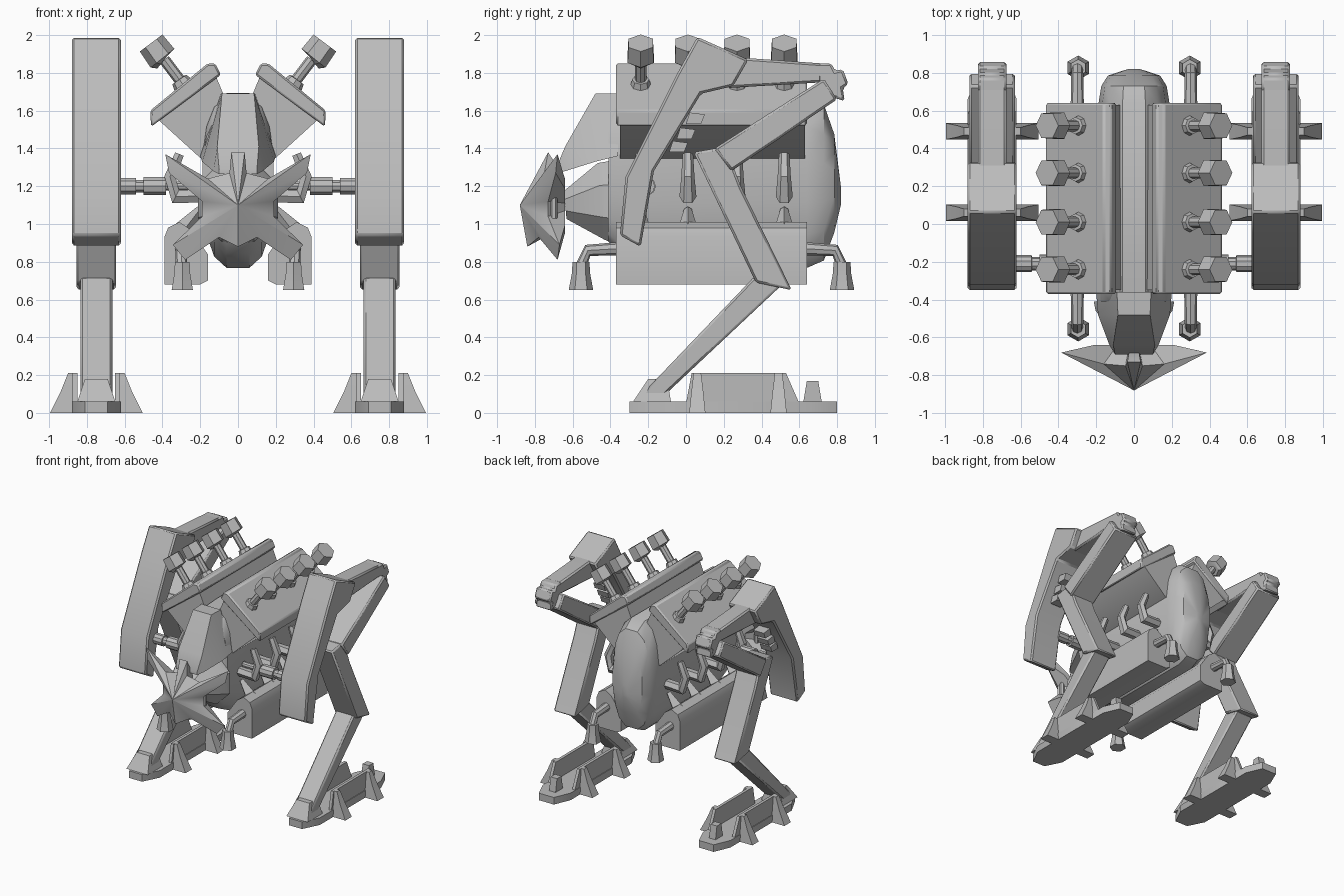
import bpy, bmesh, math
from mathutils import Vector

if "Cube" in bpy.data.objects:
    bpy.data.objects.remove(bpy.data.objects["Cube"])

steel = bpy.data.materials.new("grey_steel")
steel.diffuse_color = (0.5, 0.5, 0.5, 1)
steel.use_nodes = True
steel.node_tree.nodes["Principled BSDF"].inputs["Base Color"].default_value = steel.diffuse_color


def make(name, verts, faces, bevel=0.0):
    """Create one mesh object with clean normals and an optional bevel."""
    me = bpy.data.meshes.new(name)
    bm = bmesh.new()
    vs = [bm.verts.new(v) for v in verts]
    for f in faces:
        bm.faces.new([vs[i] for i in f])
    bmesh.ops.recalc_face_normals(bm, faces=bm.faces[:])
    bm.to_mesh(me)
    bm.free()
    me.materials.append(steel)
    ob = bpy.data.objects.new(name, me)
    bpy.context.collection.objects.link(ob)
    if bevel:
        mod = ob.modifiers.new("bevel", 'BEVEL')
        mod.width, mod.segments = bevel, 1
    return ob


def pair(name, verts, faces, bevel=0.0):
    """Create a part and its mirror image across x = 0."""
    make("right_" + name, verts, faces, bevel)
    make("left_" + name, [(-v[0], v[1], v[2]) for v in verts], faces, bevel)


def loft(rings):
    """Vertices and faces joining equal-sized rings, capped at both ends."""
    n = len(rings[0])
    verts = [tuple(p) for r in rings for p in r]
    faces = [(k*n + i, k*n + (i+1) % n, (k+1)*n + (i+1) % n, (k+1)*n + i)
             for k in range(len(rings) - 1) for i in range(n)]
    faces += [tuple(range(n)), tuple(range((len(rings)-1)*n, len(rings)*n))]
    return verts, faces


def prism_x(pts, x0, x1):
    return loft([[(x, y, z) for y, z in pts] for x in (x0, x1)])


def prism_y(pts, y0, y1):
    return loft([[(x, y, z) for x, z in pts] for y in (y0, y1)])


def tube(path, radii, n=8, turn=0.0):
    """Round section swept through a path, one radius per point."""
    P = [Vector(p) for p in path]
    ref = Vector((0, 1, 0))
    if abs((P[-1] - P[0]).normalized().y) > 0.7:
        ref = Vector((1, 0, 0))
    rings = []
    for i, p in enumerate(P):
        t = (P[min(i+1, len(P)-1)] - P[max(i-1, 0)]).normalized()
        u = (ref - t * ref.dot(t)).normalized()
        w = t.cross(u)
        rings.append([p + radii[i] * (u*math.cos(a) + w*math.sin(a))
                      for a in [turn + 2*math.pi*k/n for k in range(n)]])
    return loft(rings)


# Core hull: rounded tall section along y with a domed back
def hull_ring(y, hw, z0, z1, n=16):
    c, h = (z0 + z1) / 2, (z1 - z0) / 2
    ring = []
    for k in range(n):
        a = 2*math.pi*(k + 0.5)/n
        cx, cz = math.cos(a), math.sin(a)
        ring.append((hw*math.copysign(abs(cx)**0.7, cx), y,
                     c + h*math.copysign(abs(cz)**0.85, cz)))
    return ring


make("core_hull", *loft([hull_ring(*r) for r in (
    (-0.41, 0.19, 0.9, 1.6), (-0.36, 0.19, 0.84, 1.68), (-0.2, 0.19, 0.76, 1.69),
    (0.64, 0.19, 0.76, 1.7), (0.73, 0.175, 0.8, 1.64), (0.785, 0.14, 0.95, 1.48),
    (0.82, 0.03, 1.1, 1.2))]))

# Neck cone behind the head
make("neck", *tube([(0, -0.41, 1.12), (0, -0.45, 1.12), (0, -0.64, 1.1)],
                   [0.23, 0.22, 0.08], 8, math.pi/8))

# Hood over the neck
make("hood", *loft([[(-b, y, z0), (b, y, z0), (t, y, z1), (-t, y, z1)]
                    for y, b, t, z0, z1 in ((-0.36, 0.2, 0.09, 1.36, 1.69),
                                            (-0.48, 0.19, 0.085, 1.33, 1.69),
                                            (-0.64, 0.13, 0.11, 1.28, 1.41),
                                            (-0.69, 0.1, 0.1, 1.265, 1.29))]))

# Star head: swept spikes around a forward point
half = [(0.035, -0.73, 1.38), (0.045, -0.75, 1.27), (0.16, -0.74, 1.24),
        (0.385, -0.68, 1.37), (0.365, -0.69, 1.27), (0.19, -0.73, 1.12),
        (0.19, -0.73, 1.04), (0.345, -0.67, 0.89), (0.28, -0.68, 0.81),
        (0.1, -0.78, 0.93)]
star = half + [(0, -0.84, 0.88)] + [(-x, y, z) for x, y, z in reversed(half)]
n = len(star)
back = [(x*0.55, -0.64, 1.1 + (z - 1.1)*0.5) for x, y, z in star]
make("head", star + back + [(0, -0.88, 1.1)],
     [(i, (i+1) % n, 2*n) for i in range(n)]
     + [(i, (i+1) % n, n + (i+1) % n, n + i) for i in range(n)]
     + [tuple(range(n, 2*n))])
pair("eye", *tube([(0.17, -0.7, 1.03), (0.17, -0.7, 1.16)], [0.02, 0.02], 6))

# Slanted upper banks with a cover plate
pair("bank", *prism_y([(0.12, 1.79), (0.42, 1.55), (0.2, 1.35), (0.1, 1.33),
                       (0.0, 1.5)], -0.35, 0.63))
pair("bank_cover", *prism_y([(0.09, 1.79), (0.12, 1.85), (0.16, 1.85),
                             (0.465, 1.6), (0.46, 1.515)], -0.37, 0.64), bevel=0.01)

rows = (-0.24, 0.01, 0.27, 0.52)
for i, y in enumerate(rows):
    # Post with a hexagonal cap on the cover
    pair(f"post_{i}", *tube([(0.26, y, 1.69), (0.31, y, 1.765), (0.311, y, 1.766),
                             (0.39, y, 1.87)], [0.07, 0.045, 0.03, 0.03]))
    pair(f"post_cap_{i}", *tube([(0.39, y, 1.87), (0.4, y, 1.878), (0.46, y, 1.958)],
                                [0.06, 0.08, 0.075], 6, math.pi/6))
    # Elbow pipe on the hull flank
    pair(f"elbow_{i}", *tube([(0.16, y, 1.15), (0.33, y, 1.145), (0.36, y, 1.25),
                              (0.31, y, 1.37)], [0.04, 0.045, 0.035, 0.028], 6))
    # Small feed spike above the tank
    pair(f"feed_{i}", *tube([(0.3, y, 0.95), (0.2, y, 1.08)], [0.06, 0.02], 4))

# Lower tanks with a downturned nozzle at each end
pair("tank", *prism_y([(0.39, 0.68), (0.39, 0.93), (0.37, 0.98), (0.31, 1.01),
                       (0.25, 0.97), (0.16, 0.84), (0.16, 0.7), (0.2, 0.68)],
                      -0.37, 0.64))
for tag, y0, y1, s in (("front", -0.35, -0.55, -1), ("rear", 0.62, 0.82, 1)):
    pair(tag + "_nozzle_pipe", *tube([(0.3, y0, 0.87), (0.3, y1 - s*0.03, 0.86),
                                      (0.3, y1 + s*0.005, 0.78)], [0.035, 0.032, 0.03]))
    pair(tag + "_nozzle", *tube([(0.295, y1 + s*0.006, 0.8), (0.295, y1 + s*0.006, 0.74),
                                 (0.295, y1 + s*0.006, 0.65)],
                                [0.045, 0.048, 0.065], 6))

# Axle joining hull and leg
pair("axle", *tube([(0.2, -0.21, 1.2), (0.38, -0.21, 1.2), (0.381, -0.21, 1.2),
                    (0.5, -0.21, 1.2), (0.501, -0.21, 1.2), (0.54, -0.21, 1.2),
                    (0.541, -0.21, 1.2), (0.64, -0.21, 1.2)],
                   [0.025, 0.025, 0.05, 0.05, 0.035, 0.035, 0.045, 0.045], 10))

# Leg segments: side profiles (y, z) and half width about x = 0.75
C = 0.75
segments = {
    "upper_leg": (0.13, [(-0.35, 0.94), (-0.24, 0.88), (-0.17, 1.28), (0.08, 1.69),
                         (0.25, 1.73), (0.33, 1.87), (0.06, 1.99), (-0.05, 1.79),
                         (-0.32, 1.25)]),
    "upper_link": (0.075, [(0.2, 1.88), (0.3, 1.88), (0.72, 1.85), (0.72, 1.75),
                           (0.22, 1.72)]),
    "lower_link": (0.12, [(0.73, 1.77), (0.8, 1.66), (0.24, 1.28), (0.15, 1.4)]),
    "thigh": (0.105, [(0.04, 1.38), (0.21, 1.41), (0.29, 1.2), (0.56, 0.65),
                      (0.37, 0.69)]),
    "shin": (0.085, [(0.36, 0.72), (0.5, 0.67), (-0.16, 0.05), (-0.28, 0.05)]),
    "knuckle": (0.075, [(0.69, 1.85), (0.77, 1.85), (0.79, 1.81), (0.83, 1.82),
                        (0.86, 1.74), (0.83, 1.72), (0.84, 1.65), (0.78, 1.67),
                        (0.7, 1.74)]),
}
for name, (w, pts) in segments.items():
    pair(name, *prism_x(pts, C - w, C + w), bevel=0.012)
for i, (y, z) in enumerate(((-0.04, 1.41), (0.0, 1.48), (0.05, 1.56))):
    pair(f"leg_stud_{i}", *prism_x([(y-0.05, z-0.03), (y+0.03, z-0.03),
                                    (y+0.05, z+0.02), (y-0.03, z+0.03)], 0.7, 0.8))

# Foot: plate with clipped corners, side rails, ankle, fin and claws
outline = [(-0.06, -0.3), (0.06, -0.3), (0.13, -0.16), (0.13, 0.66), (0.07, 0.8),
           (-0.07, 0.8), (-0.13, 0.66), (-0.13, -0.16)]
pair("foot_plate", *loft([[(C + x, y, z) for x, y in outline] for z in (0, 0.06)]))
pair("ankle", *loft([[(C + a*w, y, z) for a, y in
                      ((-1, y0), (1, y0), (1, y1), (-1, y1))]
                     for w, y0, y1, z in ((0.1, -0.28, -0.08, 0.06),
                                          (0.06, -0.2, -0.1, 0.18))]))
pair("foot_fin", *prism_x([(0.62, 0.05), (0.72, 0.05), (0.7, 0.17), (0.64, 0.17)],
                          C - 0.03, C + 0.03))
for tag, s in (("outer", 1), ("inner", -1)):
    pair(tag + "_rail", *prism_x([(0.0, 0.05), (0.6, 0.05), (0.53, 0.21), (0.03, 0.21)],
                                 C + s*0.1, C + s*0.125))
    for i, y in enumerate((0.06, 0.49)):
        pair(f"{tag}_claw_{i}", *loft([[(C + s*a, y - t, z), (C + s*a, y + t, z),
                                        (C + s*b, y + t, z), (C + s*b, y - t, z)]
                                       for a, b, t, z in ((0.1, 0.245, 0.043, 0),
                                                          (0.11, 0.19, 0.032, 0.11),
                                                          (0.12, 0.15, 0.02, 0.21))]))

# Smooth shading with sharp creases
for ob in bpy.data.objects:
    ob.select_set(True)
    bpy.context.view_layer.objects.active = ob
bpy.ops.object.shade_smooth_by_angle(angle=math.radians(35))
